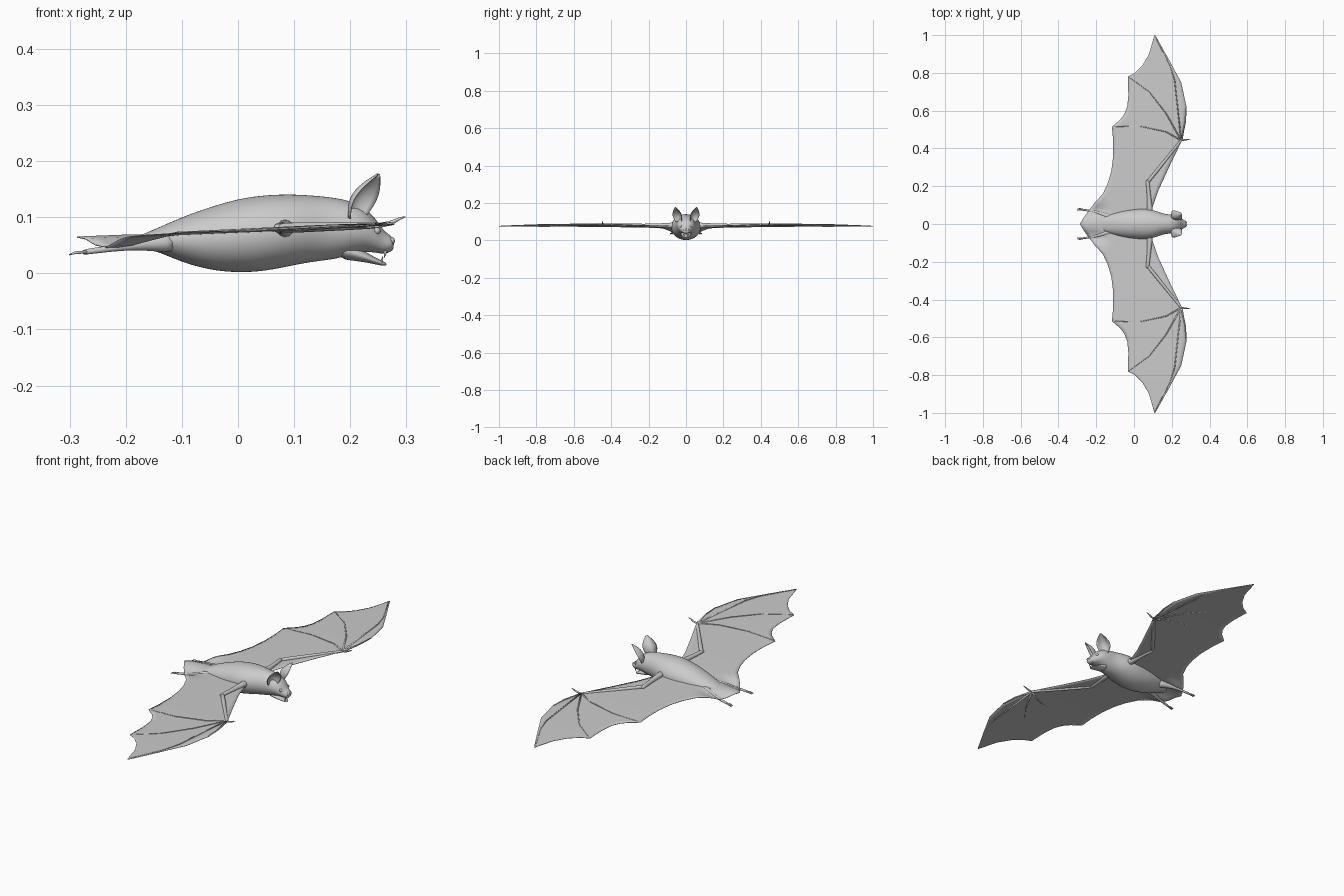
import bpy, bmesh, math
from mathutils import Vector

if "Cube" in bpy.data.objects:
    bpy.data.objects.remove(bpy.data.objects["Cube"], do_unlink=True)

grey = bpy.data.materials.new("plain grey")
grey.use_nodes = True
grey.diffuse_color = (0.6, 0.6, 0.6, 1)
grey.node_tree.nodes["Principled BSDF"].inputs["Base Color"].default_value = (0.6, 0.6, 0.6, 1)


def finish(name, bm, subdiv=0, thick=0):
    bmesh.ops.recalc_face_normals(bm, faces=bm.faces)
    for f in bm.faces:
        f.smooth = True
    me = bpy.data.meshes.new(name)
    bm.to_mesh(me)
    bm.free()
    me.materials.append(grey)
    ob = bpy.data.objects.new(name, me)
    bpy.context.collection.objects.link(ob)
    if thick:
        mod = ob.modifiers.new("thickness", "SOLIDIFY")
        mod.thickness, mod.offset = thick, 0
    if subdiv:
        ob.modifiers.new("smooth", "SUBSURF").levels = subdiv
        ob.modifiers["smooth"].render_levels = subdiv
    return ob


def skin(name, rings, closed=True, subdiv=0, thick=0):
    """Bridge a list of point rows; closed rows become a capped solid."""
    bm = bmesh.new()
    rows = [[bm.verts.new(p) for p in r] for r in rings]
    n = len(rows[0])
    for a, b in zip(rows, rows[1:]):
        for i in range(n if closed else n - 1):
            j = (i + 1) % n
            bm.faces.new((a[i], a[j], b[j], b[i]))
    if closed:
        bm.faces.new(rows[0])
        bm.faces.new(rows[-1])
    return finish(name, bm, subdiv, thick)


def loft(name, sections, n=20):
    """Ellipse sections along x: (x, centre z, half width, half height)."""
    angles = [math.tau * i / n for i in range(n)]
    return skin(name, [[(x, w * math.cos(a), z + h * math.sin(a)) for a in angles]
                       for x, z, w, h in sections], subdiv=2)


def tube(name, pts, radii, n=8, subdiv=0):
    pts = [Vector(p) for p in pts]
    rings = []
    for i, p in enumerate(pts):
        d = (pts[min(i + 1, len(pts) - 1)] - pts[max(i - 1, 0)]).normalized()
        u = d.cross(Vector((0, 0, 1))).normalized()
        v = d.cross(u)
        rings.append([p + radii[i] * (u * math.cos(math.tau * k / n) + v * math.sin(math.tau * k / n))
                      for k in range(n)])
    return skin(name, rings, subdiv=subdiv)


def ball(name, centre, r, scale=(1, 1, 1)):
    bm = bmesh.new()
    bmesh.ops.create_uvsphere(bm, u_segments=16, v_segments=10, radius=r)
    for v in bm.verts:
        v.co = Vector(centre) + Vector([c * s for c, s in zip(v.co, scale)])
    return finish(name, bm)


def interp(table, t):
    for (a, p), (b, q) in zip(table, table[1:]):
        if t <= b:
            return p + (q - p) * (t - a) / (b - a)
    return table[-1][1]


# Body and head in one smooth form
loft("body", [(-.19, .055, .012, .005), (-.18, .056, .024, .010), (-.15, .060, .044, .018),
              (-.10, .060, .060, .041), (-.05, .062, .072, .057), (0, .067, .079, .067),
              (.05, .072, .082, .069), (.10, .078, .077, .064), (.14, .080, .060, .059),
              (.17, .080, .053, .056), (.20, .081, .051, .049), (.225, .078, .046, .040),
              (.245, .068, .035, .031), (.258, .056, .025, .022), (.27, .053, .020, .016),
              (.278, .052, .014, .010)])
# Open lower jaw
loft("lower_jaw", [(.18, .044, .032, .018), (.20, .038, .029, .015), (.225, .030, .025, .010),
                   (.245, .022, .019, .006), (.26, .017, .012, .004), (.265, .016, .006, .002)])


# Wing membrane outline: x against y
LEAD = [(0, .08), (.08, .095), (.18, .13), (.31, .19), (.45, .258), (.54, .273), (.62, .278),
        (.75, .25), (.87, .185), (1, .112)]
TRAIL = [(0, -.287), (.04, -.262), (.11, -.21), (.16, -.165), (.22, -.137), (.28, -.12),
         (.36, -.11), (.44, -.11), (.515, -.117), (.55, -.075), (.58, -.052), (.62, -.036),
         (.68, -.030), (.78, -.032), (.80, .005), (.84, .045), (.90, .08), (1, .108)]


def wing_z(x, y):
    y = abs(y)
    z = .0725 + .04 * x + .004 * math.sin(math.pi * min(y, 1))
    if x < -.12:
        k = min(1, (-.12 - x) / .08)
        z -= k * .018 * math.exp(-((y - .07) / .035) ** 2)
        z += k * .004 * math.exp(-(y / .04) ** 2)
    return z


ys = sorted({round(y, 3) for y, _ in LEAD + TRAIL} | {i / 40 for i in range(41)})
ys = [-y for y in reversed(ys) if y > 0] + ys
rows = []
for y in ys:
    a, b = interp(TRAIL, abs(y)), interp(LEAD, abs(y))
    xs = [a + (b - a) * i / 14 for i in range(15)]
    rows.append([(x, y, wing_z(x, y)) for x in xs])
skin("wing_membrane", rows, closed=False, thick=.002)

WRIST = (.25, .442)
FINGERS = {"first": [(.272, .54), (.277, .62)], "second": [(.215, .76), (.19, .84), (.112, .99)],
           "third": [(.17, .585), (.08, .70), (-.028, .778)],
           "fourth": [(.17, .488), (.03, .518), (-.112, .515)]}

for side, s in (("left", 1), ("right", -1)):
    # Arm, thumb and fingers
    tube(side + "_upper_arm", [(.085, .05 * s, .08), (.083, .10 * s, .08), (.078, .16 * s, .081),
                               (.072, .225 * s, .081), (.070, .235 * s, .081)],
         [.020, .014, .010, .011, .004], 10, 1)
    tube(side + "_forearm", [(.068, .215 * s, .081), (.075, .225 * s, .081), (.16, .33 * s, .083),
                             (.245, .437 * s, .086), (.255, .45 * s, .086)],
         [.004, .011, .008, .007, .004], 10, 1)
    tube(side + "_thumb", [(.245, .442 * s, .086), (.272, .446 * s, .088),
                           (.287, .447 * s, .098), (.30, .446 * s, .101)],
         [.005, .0045, .003, .001], 8, 1)
    for label, path in FINGERS.items():
        pts = [(x, y * s, wing_z(x, y) + .001) for x, y in path]
        pts = [(WRIST[0], WRIST[1] * s, .085)] + pts
        tube(f"{side}_{label}_finger", pts, [.0045, .003, .002, .001][:len(pts)])

    # Leg with three toes
    tube(side + "_leg", [(-.11, .035 * s, .055), (-.15, .046 * s, .054), (-.185, .060 * s, .050),
                         (-.22, .068 * s, .045), (-.26, .074 * s, .040), (-.28, .077 * s, .037)],
         [.022, .015, .009, .006, .0055, .005], 10, 1)
    for k in (-1, 0, 1):
        tube(f"{side}_toe_{k + 2}", [(-.27, (.076 + .002 * k) * s, .038),
                                     (-.29, (.078 + .005 * k) * s, .037),
                                     (-.301, (.079 + .006 * k) * s, .033)],
             [.003, .0028, .001], 6)

    # Cupped ear facing forward and outward
    across = Vector((-.62, .70 * s, 0))
    back = Vector((-.75, -.55 * s, .25))
    ear = []
    for i in range(13):
        t = i / 12
        axis = Vector((.213 + .028 * t + .010 * t * t, (.040 + .017 * t) * s, .098 + .078 * t))
        half = .021 + .013 * math.sin(math.pi * min(1, t * 1.1))
        half *= max(.05, 1 - t ** 4) ** .6
        ear.append([axis + across * half * u + back * (1 - u * u) * half * .75
                    for u in [j / 6 - 1 for j in range(13)]])
    skin(side + "_ear", ear, closed=False, thick=.003)

    # Face details
    ball(side + "_eye", (.247, .027 * s, .076), .007)
    ball(side + "_nostril_pad", (.274, .008 * s, .058), .007, (.8, 1, 1))
    tube(side + "_upper_fang", [(.263, .012 * s, .042), (.262, .0115 * s, .034),
                                (.260, .011 * s, .027)], [.003, .0022, .0003], 8)
    tube(side + "_lower_fang", [(.256, .009 * s, .018), (.257, .009 * s, .025),
                                (.258, .009 * s, .031)], [.0025, .0018, .0003], 8)
